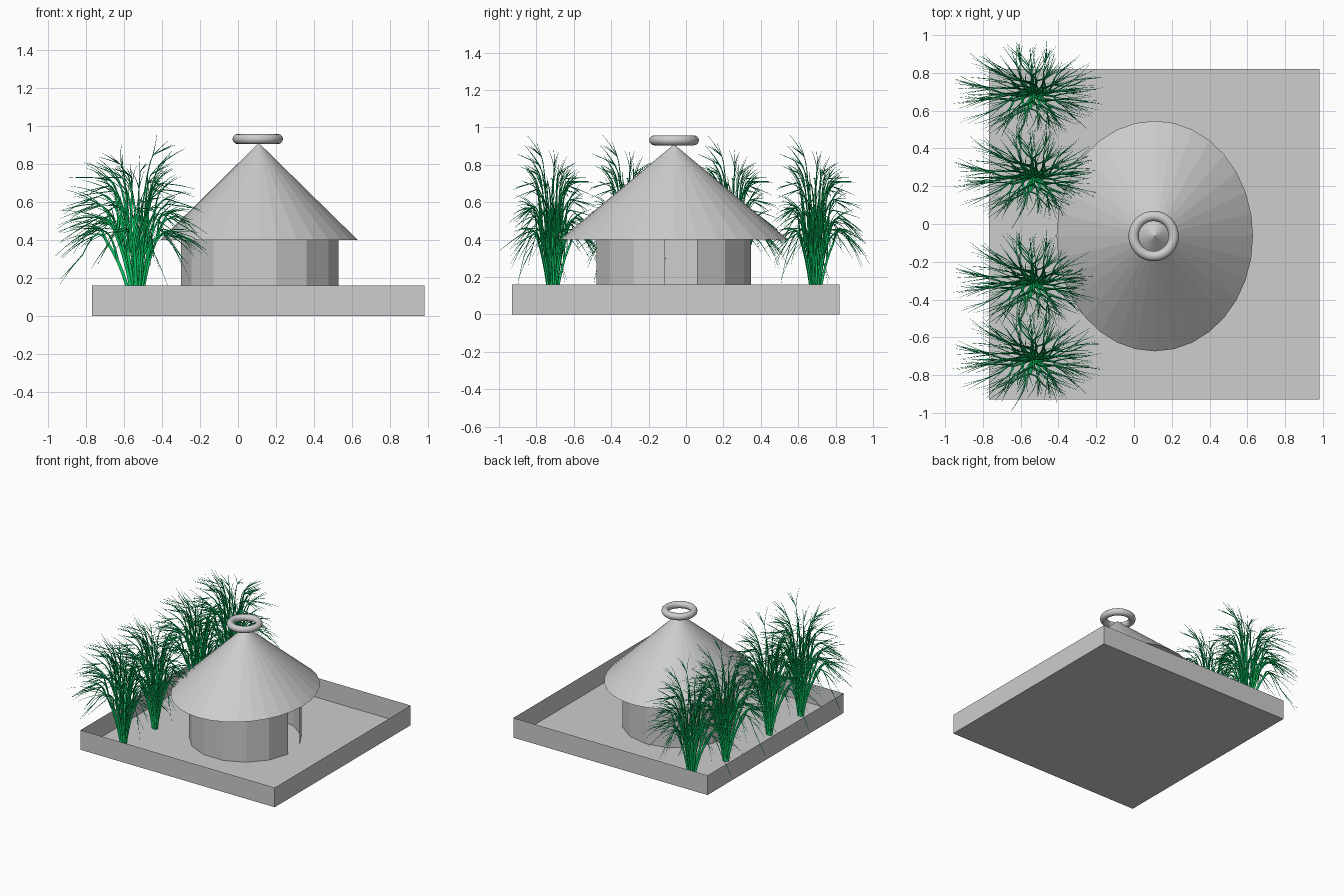
import bpy, bmesh, math, random
from mathutils import Vector

if "Cube" in bpy.data.objects:
    bpy.data.objects.remove(bpy.data.objects["Cube"])

random.seed(11)


def material(name, rgb):
    m = bpy.data.materials.new(name)
    m.diffuse_color = (*rgb, 1)
    m.use_nodes = True
    m.node_tree.nodes["Principled BSDF"].inputs["Base Color"].default_value = m.diffuse_color
    return m


GREY = material("clay grey", (0.61, 0.61, 0.61))
GREEN = material("leaf green", (0.003, 0.62, 0.14))


def add_object(name, bm, mat, loc=(0, 0, 0)):
    me = bpy.data.meshes.new(name)
    bm.to_mesh(me)
    bm.free()
    me.materials.append(mat)
    ob = bpy.data.objects.new(name, me)
    ob.location = loc
    bpy.context.collection.objects.link(ob)
    return ob


# Open tray that forms the yard
bm = bmesh.new()
bmesh.ops.create_cube(bm, size=1)
for v in bm.verts:
    v.co = (v.co.x * 1.75, v.co.y * 1.75, (v.co.z + 0.5) * 0.16)
top = [f for f in bm.faces if f.normal.z > 0.9]
bmesh.ops.delete(bm, geom=top, context='FACES_ONLY')
add_object("yard_tray", bm, GREY, (0.107, -0.055, 0))

# Fifteen-sided hut wall with one side left out as the doorway
bm = bmesh.new()
ring = []
for i in range(15):
    a = math.radians(18 + 24 * i)
    ring.append([bm.verts.new((0.417 * math.cos(a), 0.417 * math.sin(a), z)) for z in (0, 0.41)])
for (a, b), (c, d) in zip(ring, ring[1:]):
    bm.faces.new((a, c, d, b))
add_object("hut_wall", bm, GREY, (0.115, -0.07, 0))

# Conical roof, slightly longer front to back
bm = bmesh.new()
bmesh.ops.create_cone(bm, cap_ends=True, segments=32, radius1=1, radius2=0, depth=0.51)
for v in bm.verts:
    v.co.x *= 0.52
    v.co.y *= 0.61
add_object("hut_roof", bm, GREY, (0.11, -0.064, 0.655))

# Ring on the roof tip
bpy.ops.mesh.primitive_torus_add(major_radius=0.106, minor_radius=0.027, major_segments=48,
                                 minor_segments=12, location=(0.104, -0.064, 0.931))
finial = bpy.context.object
finial.name = "roof_ring"
finial.data.materials.append(GREY)
bpy.ops.object.shade_smooth_by_angle(angle=math.radians(40))


# Smooth tapered tube along a path of points
def tube(bm, pts, r0, r1, sides):
    rings = []
    u = (pts[1] - pts[0]).orthogonal()
    for i, p in enumerate(pts):
        d = (pts[min(i + 1, len(pts) - 1)] - pts[max(i - 1, 0)]).normalized()
        u = (u - d * u.dot(d)).normalized()
        w = d.cross(u)
        r = r0 + (r1 - r0) * i / (len(pts) - 1)
        rings.append([bm.verts.new(p + r * (u * math.cos(k * math.tau / sides) + w * math.sin(k * math.tau / sides)))
                      for k in range(sides)])
    for a, b in zip(rings, rings[1:]):
        for k in range(sides):
            n = (k + 1) % sides
            bm.faces.new((a[k], a[n], b[n], b[k])).smooth = True


def bezier(p0, p1, p2, n):
    return [p0 * (1 - t) ** 2 + p1 * 2 * t * (1 - t) + p2 * t * t for t in (i / n for i in range(n + 1))]


# Point at an angle, radius (wider across than deep) and height
def polar(az, r, z):
    return Vector((1.2 * r * math.cos(az), 0.95 * r * math.sin(az), z))


# Bushy clump: stems fan out, fork into arching branches, then fine twigs
bm = bmesh.new()
STEMS = 20
for i in range(STEMS):
    u = (i + 0.5) / STEMS
    az = i * 2.39996 + random.uniform(-0.15, 0.15)
    fork_r = 0.045 + 0.10 * u
    fork_z = 0.46 - 0.10 * u
    root = polar(az, 0.008 + 0.008 * u, 0)
    stem = bezier(root, polar(az, 0.012 + 0.045 * u, 0.24), polar(az, fork_r, fork_z), 6)
    tube(bm, stem, 0.010, 0.007, 12)
    for b in range(3):
        start = stem[-1] if b < 2 else stem[4]
        sr = fork_r if b < 2 else fork_r * 0.6
        baz = az + (b - 0.5) * 0.5 + random.uniform(-0.12, 0.12)
        v = min(1, max(0, u + random.uniform(-0.25, 0.25)))
        end_r = 0.13 + 0.13 * v + random.uniform(-0.03, 0.03)
        end_z = 0.76 - 0.42 * v + random.uniform(-0.05, 0.05)
        ctrl = polar(baz, sr + 0.4 * (end_r - sr), max(start.z, end_z) + 0.10 * v)
        branch = bezier(start, ctrl, polar(baz, end_r, end_z), 7)
        tube(bm, branch, 0.0065, 0.0018, 12)
        for j in range(5):
            k = random.choice((3, 4, 5, 6, 7, 7))
            s = branch[k]
            d = (branch[k] - branch[k - 1]).normalized()
            ta = baz + random.uniform(-1.1, 1.1)
            length = random.uniform(0.08, 0.17)
            out = polar(ta, length * 0.3, 0)
            m = s + d * length * 0.5 + out * 0.7
            e = m + d * length * 0.3 + out - Vector((0, 0, length * random.uniform(0.1, 0.6) * v))
            tube(bm, bezier(s, m, e, 4), 0.0026, 0.0006, 10)

# Keep the clump within its measured spread around the root
lo = [min(v.co[k] for v in bm.verts) for k in range(3)]
hi = [max(v.co[k] for v in bm.verts) for k in range(3)]
FIT = ((0.43, 0.37), (0.28, 0.295), (0, 0.96))
for v in bm.verts:
    for k in range(3):
        if v.co[k] > 0:
            v.co[k] *= FIT[k][1] / hi[k]
        elif k < 2:
            v.co[k] *= FIT[k][0] / -lo[k]
        else:
            v.co[k] = 0
first = add_object("bush_1", bm, GREEN, (-0.53, 0.69, 0))

# Three more bushes in a row
for n, y in enumerate((0.25, -0.31, -0.715), 2):
    ob = bpy.data.objects.new("bush_%d" % n, first.data)
    ob.location = (-0.53, y, 0)
    bpy.context.collection.objects.link(ob)
